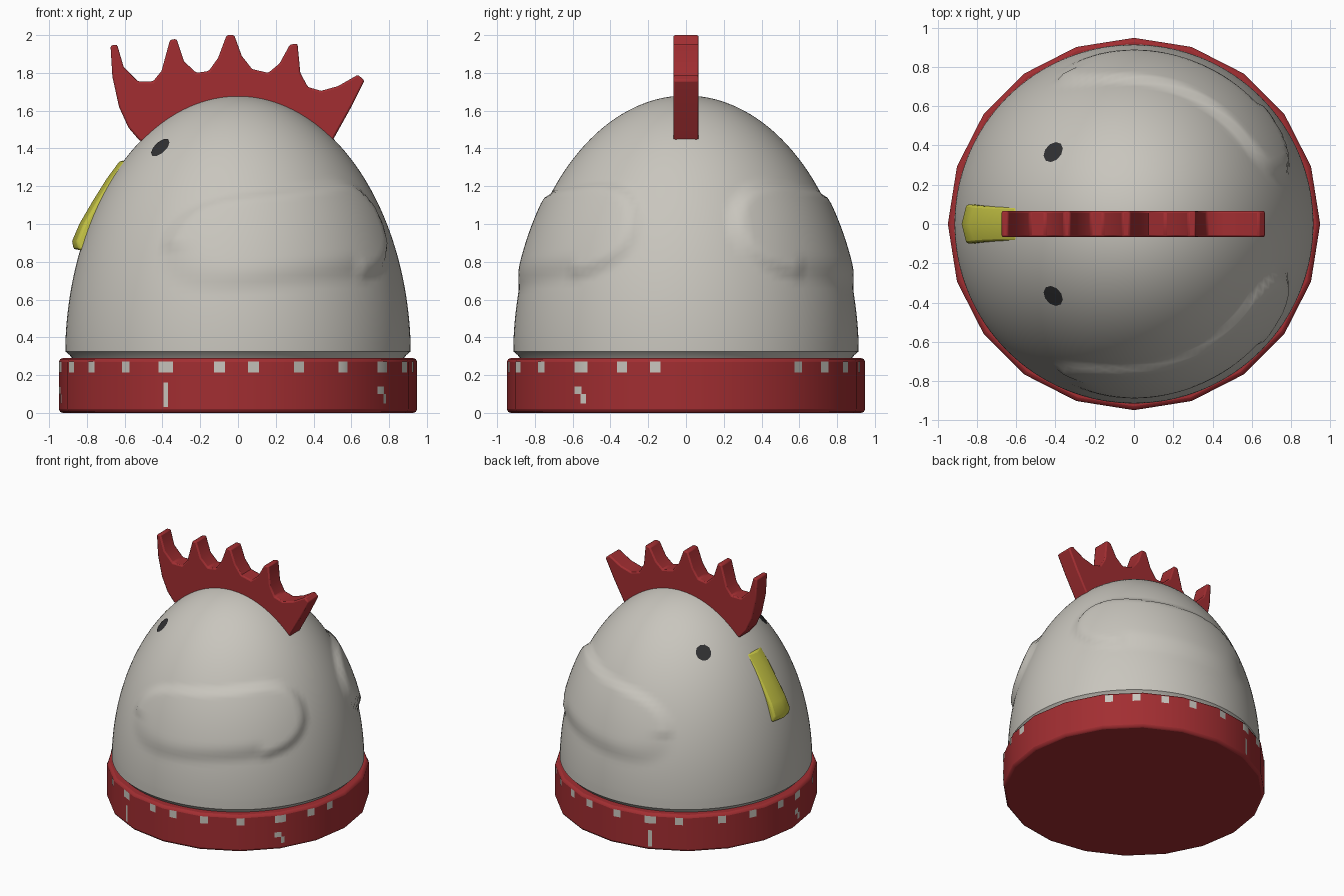
import bpy, bmesh, math
from mathutils import Vector

if "Cube" in bpy.data.objects:
    bpy.data.objects.remove(bpy.data.objects["Cube"])

Z0, RAD, HGT = 0.30, 0.915, 1.38   # dome base height, radius, rise
SIDES, BASE_R = 20, 0.948


def material(name, rgb):
    m = bpy.data.materials.new(name)
    m.diffuse_color = (*rgb, 1)
    m.use_nodes = True
    m.node_tree.nodes["Principled BSDF"].inputs["Base Color"].default_value = m.diffuse_color
    return m


RED = material("red", (0.36, 0.027, 0.031))
WHITE = material("warm white", (0.58, 0.56, 0.51))
YELLOW = material("yellow", (0.58, 0.57, 0.06))
BLACK = material("black", (0.03, 0.03, 0.032))


def finish(name, bm, mat, bevel=0, smooth=35, recalc=True):
    if recalc:
        bmesh.ops.recalc_face_normals(bm, faces=bm.faces)
    me = bpy.data.meshes.new(name)
    bm.to_mesh(me)
    bm.free()
    me.materials.append(mat)
    ob = bpy.data.objects.new(name, me)
    bpy.context.collection.objects.link(ob)
    bpy.ops.object.select_all(action='DESELECT')
    ob.select_set(True)
    bpy.context.view_layer.objects.active = ob
    bpy.ops.object.shade_smooth_by_angle(angle=math.radians(smooth))
    if bevel:
        mod = ob.modifiers.new("bevel", 'BEVEL')
        mod.width, mod.segments = bevel, 2
        mod.limit_method, mod.angle_limit = 'ANGLE', math.radians(40)
    return ob


def dome_r(z):
    return RAD * math.sqrt(max(0, 1 - ((z - Z0) / HGT) ** 2))


def wing(az, z):
    """Raised folded-wing relief, the same on both sides."""
    u = (68 - abs(math.degrees(az))) / 51        # +1 at the rear tip
    mid = 0.93 + 0.07 * u
    half = 0.26 + 0.03 * u * u
    v = (z - mid) / half
    d = 1 - (abs(u) ** 4 + v * v)
    t = min(1, max(0, d / (0.3 if v > 0 or u > 0.5 else 0.8)))
    return 0.033 * t * t * (3 - 2 * t) * (0.8 + 0.2 * u)


# round base
bm = bmesh.new()
bmesh.ops.create_cone(bm, cap_ends=True, segments=SIDES, radius1=BASE_R, radius2=BASE_R, depth=0.29)
bmesh.ops.translate(bm, verts=bm.verts, vec=(0, 0, 0.145))
finish("base", bm, RED, bevel=0.02)

# domed body with wing relief
bm = bmesh.new()
N, R = 128, 60
rows = []
levels = [(0.285, 0.875), (0.305, 0.89), (0.325, 0.914)]
for i in range(1, R):
    a = math.pi / 2 * (0.02 + 0.98 * i / R)
    levels.append((Z0 + HGT * math.sin(a), RAD * math.cos(a)))
for z, r in levels:
    row = []
    for k in range(N):
        az = 2 * math.pi * k / N
        az = az if az <= math.pi else az - 2 * math.pi
        rr = r + wing(az, z)
        row.append(bm.verts.new((rr * math.cos(az), rr * math.sin(az), z + 0.3 * (rr - r))))
    rows.append(row)
for lo, hi in zip(rows, rows[1:]):
    for k in range(N):
        bm.faces.new((lo[k], lo[(k + 1) % N], hi[(k + 1) % N], hi[k]))
top = bm.verts.new((0, 0, Z0 + HGT))
for k in range(N):
    bm.faces.new((rows[-1][k], rows[-1][(k + 1) % N], top))
bm.faces.new(rows[0][::-1])
finish("body", bm, WHITE, smooth=40)

# comb: outline extruded across the middle
outline = [(-.52, 1.44), (-.58, 1.51), (-.63, 1.62), (-.665, 1.78), (-.675, 1.945), (-.64, 1.95),
           (-.605, 1.83), (-.53, 1.755), (-.45, 1.755), (-.405, 1.81), (-.36, 1.975), (-.325, 1.98),
           (-.285, 1.86), (-.22, 1.80), (-.155, 1.81), (-.105, 1.88), (-.06, 2.0), (-.02, 2.0),
           (.02, 1.89), (.075, 1.82), (.16, 1.80), (.22, 1.85), (.275, 1.95), (.315, 1.955),
           (.33, 1.80), (.37, 1.725), (.44, 1.705), (.53, 1.73), (.635, 1.79), (.67, 1.76),
           (.60, 1.62), (.50, 1.44), (.30, 1.42), (-.30, 1.42)]
bm = bmesh.new()
face = bm.faces.new([bm.verts.new((x, -0.067, z)) for x, z in outline])
ext = bmesh.ops.extrude_face_region(bm, geom=[face])
bmesh.ops.translate(bm, verts=[v for v in ext["geom"] if isinstance(v, bmesh.types.BMVert)],
                    vec=(0, 0.134, 0))
finish("comb", bm, RED, bevel=0.01)

# beak: ridged strip lying down the front of the face
bm = bmesh.new()
sections = []
for z, x, w in [(1.335, -.625, .088), (1.24, -.695, .088), (1.12, -.77, .09),
                (1.0, -.84, .095), (.91, -.878, .1), (.865, -.87, .1)]:
    inner = -dome_r(z) + 0.03
    pts = [(inner, -w), (x + 0.025, -w), (x, 0), (x + 0.025, w), (inner, w)]
    sections.append([bm.verts.new((px, py, z - (0.01 if px == inner else 0))) for px, py in pts])
for a, b in zip(sections, sections[1:]):
    for k in range(5):
        bm.faces.new((a[k], a[(k + 1) % 5], b[(k + 1) % 5], b[k]))
bm.faces.new(sections[0])
bm.faces.new(sections[-1])
finish("beak", bm, YELLOW, bevel=0.012)

# eyes: thin discs lying on the dome
for side, name in ((1, "left_eye"), (-1, "right_eye")):
    c = Vector((-0.41, side * 0.365, 0))
    c.z = Z0 + HGT * math.sqrt(1 - (c.x ** 2 + c.y ** 2) / RAD ** 2)
    n = Vector((c.x / RAD ** 2, c.y / RAD ** 2, (c.z - Z0) / HGT ** 2)).normalized()
    t = Vector((0, 0, 1)).cross(n).normalized()
    b = n.cross(t)
    bm = bmesh.new()
    mid = bm.verts.new(c + n * 0.004)
    ring = []
    for k in range(10):
        a = 2 * math.pi * k / 10
        p = c + t * 0.058 * math.cos(a) + b * 0.062 * math.sin(a)
        q = Vector((p.x / RAD, p.y / RAD, (p.z - Z0) / HGT)).normalized()
        ring.append(bm.verts.new(Vector((q.x * RAD, q.y * RAD, Z0 + q.z * HGT)) + n * 0.004))
    for k in range(10):
        bm.faces.new((mid, ring[k], ring[(k + 1) % 10]))
    finish(name, bm, BLACK, recalc=False)


# pale patches painted round the base
def patch(bm, az, width, z0, z1):
    step = 360 / SIDES
    half = math.degrees(width / 2 / BASE_R)
    cuts = [az - half, az + half]
    cuts += [k * step for k in range(-SIDES, SIDES) if az - half < k * step < az + half]
    cols = []
    for a in sorted(cuts):
        off = (a % step) - step / 2
        r = BASE_R * math.cos(math.radians(step / 2)) / math.cos(math.radians(off)) + 0.003
        x, y = r * math.cos(math.radians(a)), r * math.sin(math.radians(a))
        cols.append((bm.verts.new((x, y, z0)), bm.verts.new((x, y, z1))))
    for (a0, a1), (b0, b1) in zip(cols, cols[1:]):
        bm.faces.new((a0, b0, b1, a1))


bm = bmesh.new()
for az in (-159, -145, -129, -96, -85, -70, -54, -21, -10, 39, 51, 64, 77, 93, 122, 141, 156, 172):
    patch(bm, az, 0.058, 0.215, 0.272)
for az in (-114, -36, 109, 184):
    patch(bm, az, 0.085, 0.215, 0.272)
for az in (-114, 109):                      # drips
    patch(bm, az, 0.028, 0.03, 0.16)
for az in (-36, 184):                       # blotches
    patch(bm, az - 1.2, 0.05, 0.10, 0.14)
    patch(bm, az + 1, 0.03, 0.05, 0.10)
finish("base_patches", bm, WHITE, recalc=False)
